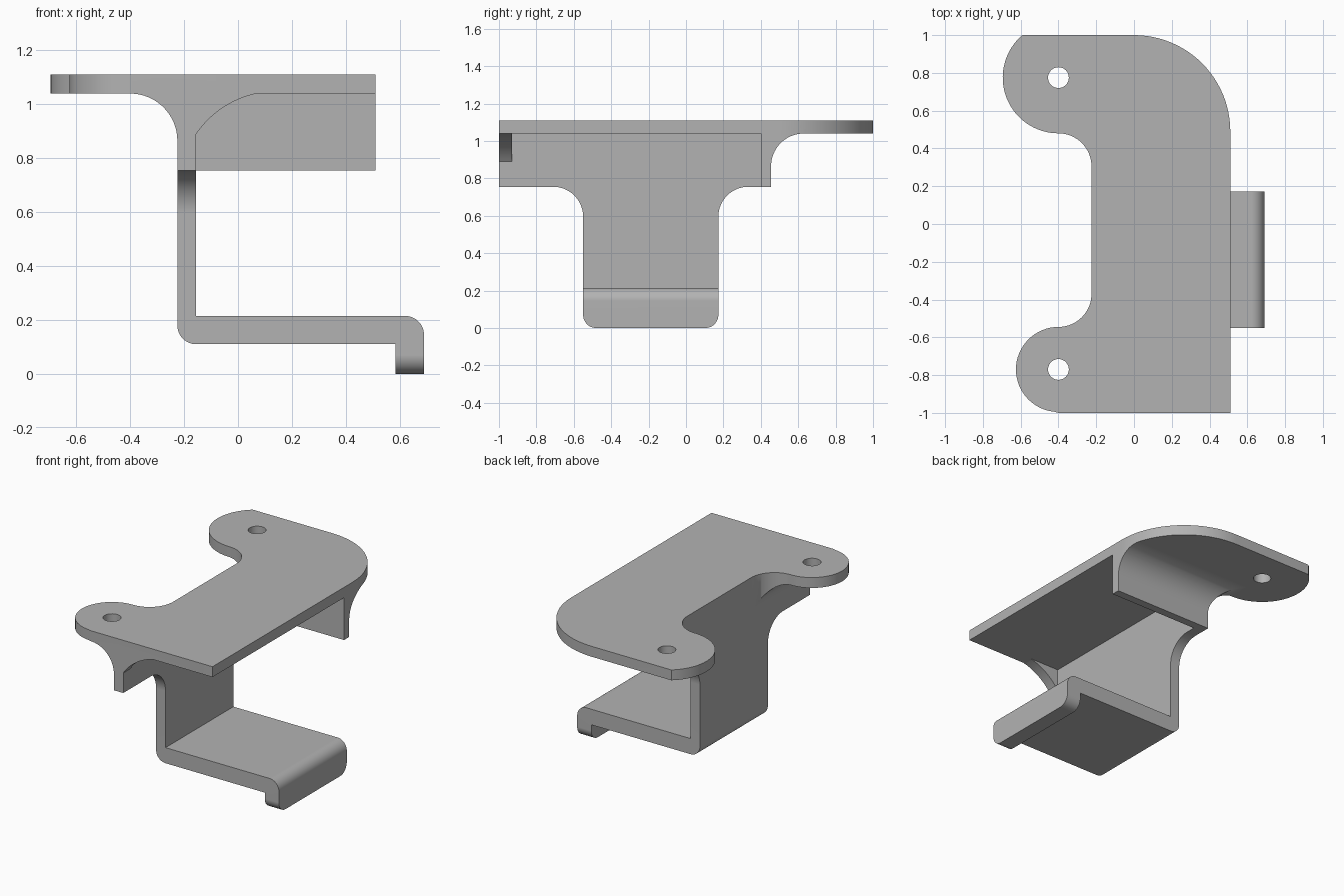
import bpy
import bmesh
from math import cos, sin, radians

cube = bpy.data.objects.get("Cube")
if cube:
    bpy.data.objects.remove(cube, do_unlink=True)

metal = bpy.data.materials.new("plain grey")
metal.use_nodes = True
metal.diffuse_color = (0.45, 0.45, 0.45, 1)
metal.node_tree.nodes["Principled BSDF"].inputs["Base Color"].default_value = (0.45, 0.45, 0.45, 1)


def arc(cx, cy, r, start, end, steps=16):
    """Points on an arc, angles in degrees."""
    angles = [radians(start + (end - start) * i / steps) for i in range(steps + 1)]
    return [(cx + r * cos(a), cy + r * sin(a)) for a in angles]


def prism(name, points, axis, low, high):
    """Extrude a 2D profile along the named axis."""
    place = {"x": lambda u, v, w: (w, u, v),
             "y": lambda u, v, w: (u, w, v),
             "z": lambda u, v, w: (u, v, w)}[axis]
    bm = bmesh.new()
    rings = [[bm.verts.new(place(u, v, w)) for u, v in points] for w in (low, high)]
    for ring in rings:
        bm.faces.new(ring)
    for i in range(len(points)):
        j = (i + 1) % len(points)
        bm.faces.new((rings[0][i], rings[0][j], rings[1][j], rings[1][i]))
    bmesh.ops.recalc_face_normals(bm, faces=bm.faces)
    mesh = bpy.data.meshes.new(name)
    bm.to_mesh(mesh)
    bm.free()
    mesh.materials.append(metal)
    obj = bpy.data.objects.new(name, mesh)
    bpy.context.collection.objects.link(obj)
    return obj


def combine(body, tool, operation):
    """Apply a boolean and discard the tool."""
    mod = body.modifiers.new("combine", "BOOLEAN")
    mod.operation, mod.solver, mod.object = operation, "EXACT", tool
    graph = bpy.context.evaluated_depsgraph_get()
    mesh = bpy.data.meshes.new_from_object(body.evaluated_get(graph))
    body.modifiers.clear()
    body.data = mesh
    bpy.data.objects.remove(tool, do_unlink=True)


def rect(u0, v0, u1, v1):
    return [(u0, v0), (u1, v0), (u1, v1), (u0, v1)]


# Main dimensions
OUTER, INNER, EDGE = -0.225, -0.155, 0.51   # web faces and plate edge in x
TOP, UNDER, SKIRT = 1.11, 1.04, 0.755       # plate top, underside, skirt bottom
TAB_X, TAB_Y, FILLET = -0.4, 0.775, 0.175
WALL = 0.455                                # outside of the rear wall

# Plate outline with two ear tabs and a large rounded corner
outline = [(EDGE, -1)]
outline += arc(0, 0.49, EDGE, 0, 90, 24)
outline += arc(TAB_X, TAB_Y, 0.295, 130.3, 270, 32)
outline += arc(TAB_X, 0.305, FILLET, 90, 0)[1:]
outline += arc(TAB_X, -0.37, FILLET, 0, -90)
outline += arc(TAB_X, -0.77, 0.225, 90, 270, 32)[1:-1] + [(TAB_X, -1)]
body = prism("mounting_bracket", outline, "z", SKIRT, TOP)

# Concave blends under the tabs and behind the rear wall
side_clip = ([(-0.9, UNDER)] + arc(TAB_X, UNDER - FILLET, FILLET, 90, 0)
             + [(OUTER, 0.6), (0.9, 0.6), (0.9, 1.3), (-0.9, 1.3)])
combine(body, prism("side_clip", side_clip, "y", -1.3, 1.3), "INTERSECT")
rear_clip = ([(1.3, UNDER)] + arc(WALL + FILLET, UNDER - FILLET, FILLET, 90, 180)
             + [(WALL, 0.6), (-1.3, 0.6), (-1.3, 1.3), (1.3, 1.3)])
combine(body, prism("rear_clip", rear_clip, "x", -0.95, 0.95), "INTERSECT")

# Open space below the plate, leaving the web and the rear wall
combine(body, prism("hollow", rect(INNER, 0.5, 0.9, UNDER), "y", -1.3, 0.4), "DIFFERENCE")

# Curved gusset at the front end of the web
gusset = (arc(0.1445, 0.685, 0.363, 145.6, 101.8)
          + [(0.07, 1.07), (-0.19, 1.07), (-0.19, 0.89)])
combine(body, prism("gusset", gusset, "y", -1, -0.93), "UNION")

# Screw holes
for y in (-0.77, TAB_Y):
    hole = arc(TAB_X, y, 0.055, 0, 360, 32)[:-1]
    combine(body, prism("hole", hole, "z", 0.9, 1.3), "DIFFERENCE")

# Hanging arm, foot and lip, trimmed to a flared T shape
arm = ([(OUTER, 0.85)] + arc(OUTER + 0.07, 0.18, 0.07, 180, 270)
       + [(0.585, 0.11), (0.585, 0), (0.69, 0)]
       + arc(0.62, 0.145, 0.07, 0, 90) + [(INNER, 0.215), (INNER, 0.85)])
foot = prism("arm_and_foot", arm, "y", -1.3, 1.3)
LEFT, RIGHT, FLARE, ROUND = -0.55, 0.173, 0.16, 0.07
trim = (arc(LEFT + ROUND, ROUND, ROUND, 180, 270, 12)
        + arc(RIGHT - ROUND, ROUND, ROUND, 270, 360, 12)
        + arc(RIGHT + FLARE, SKIRT - FLARE, FLARE, 180, 90)
        + [(RIGHT + FLARE, 0.8), (LEFT - FLARE, 0.8)]
        + arc(LEFT - FLARE, SKIRT - FLARE, FLARE, 90, 0))
combine(foot, prism("trim", trim, "x", -0.95, 0.95), "INTERSECT")
combine(body, foot, "UNION")

# Tidy seams and shade the curves smoothly
bm = bmesh.new()
bm.from_mesh(body.data)
bmesh.ops.remove_doubles(bm, verts=bm.verts, dist=0.0002)
bm.to_mesh(body.data)
bm.free()
bpy.ops.object.select_all(action="DESELECT")
body.select_set(True)
bpy.context.view_layer.objects.active = body
bpy.ops.object.shade_smooth_by_angle(angle=radians(30))
weighted = body.modifiers.new("even_shading", "WEIGHTED_NORMAL")
weighted.keep_sharp = True
